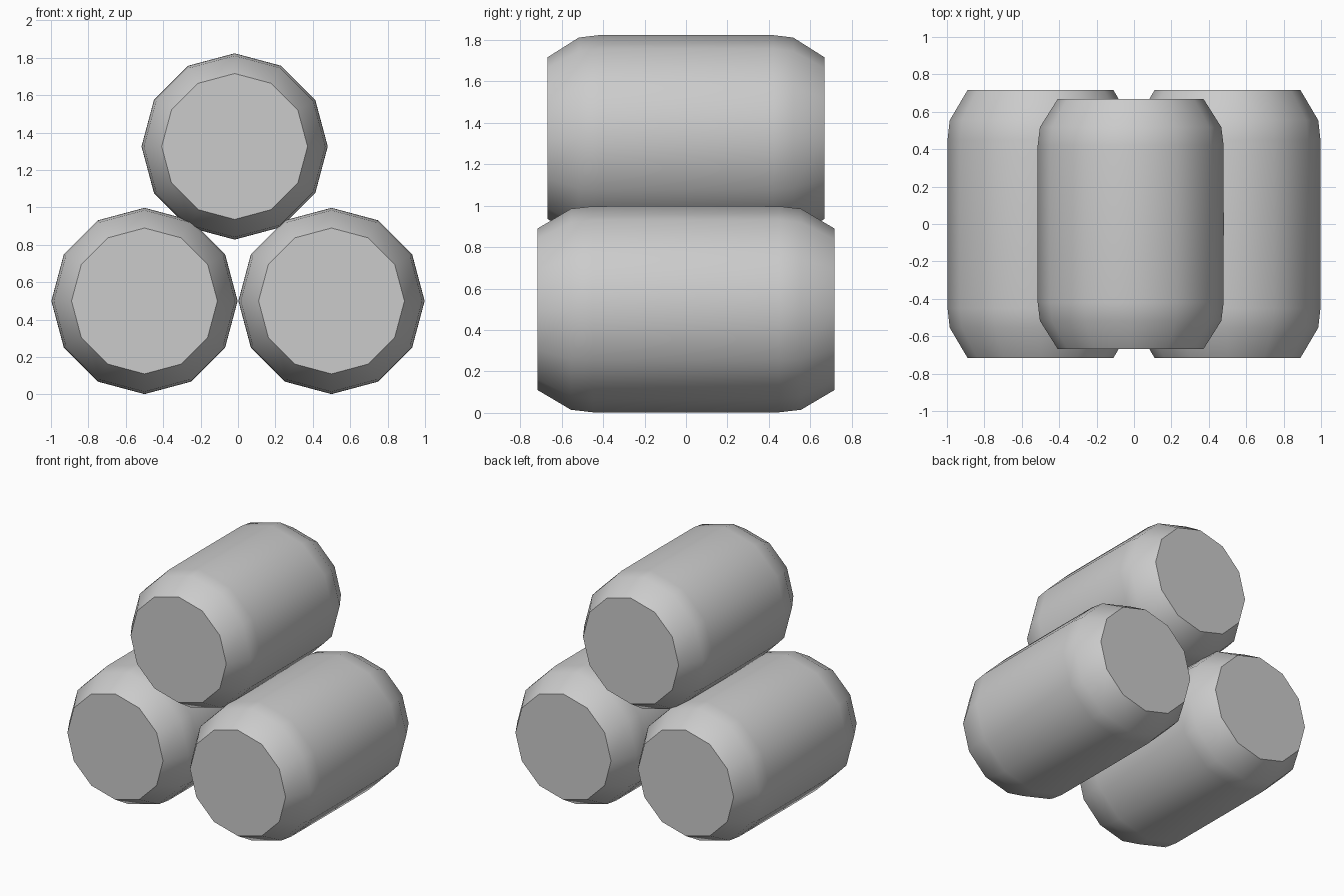
import bpy, bmesh, math
from mathutils import Vector

cube = bpy.data.objects.get("Cube")
if cube:
    bpy.data.objects.remove(cube, do_unlink=True)

SIDES = 12
# half profile of a barrel: (distance along axis, radius), mirrored for the other end
HALF = [(0.716, 0.39), (0.555, 0.485), (0.45, 0.497)]
PROFILE = [(-y, r) for y, r in HALF] + [(0.0, 0.498)] + HALF[::-1]

grey = bpy.data.materials.new("plain grey")
grey.use_nodes = True
colour = (0.6, 0.6, 0.6, 1)
grey.diffuse_color = colour
grey.node_tree.nodes["Principled BSDF"].inputs["Base Color"].default_value = colour


def barrel(name, x, z, stretch=1.0):
    """Twelve-sided barrel lying along y with tapered ends and flat caps."""
    bm = bmesh.new()
    rings = []
    for y, r in PROFILE:
        angles = [2 * math.pi * i / SIDES for i in range(SIDES)]
        rings.append([bm.verts.new((r * math.cos(a), y * stretch, r * math.sin(a)))
                      for a in angles])
    for a, b in zip(rings, rings[1:]):
        for i in range(SIDES):
            j = (i + 1) % SIDES
            bm.faces.new((a[i], a[j], b[j], b[i]))
    bm.faces.new(rings[0])
    bm.faces.new(rings[-1])
    bmesh.ops.recalc_face_normals(bm, faces=bm.faces)
    mesh = bpy.data.meshes.new(name)
    bm.to_mesh(mesh)
    bm.free()
    mesh.materials.append(grey)
    obj = bpy.data.objects.new(name, mesh)
    obj.location = Vector((x, 0, z))
    bpy.context.collection.objects.link(obj)
    # smooth sides, crisp cap rims
    bpy.ops.object.select_all(action="DESELECT")
    obj.select_set(True)
    bpy.context.view_layer.objects.active = obj
    bpy.ops.object.shade_smooth_by_angle(angle=math.radians(40))


# two barrels on the ground, one resting on top
barrel("left_barrel", 0.5, 0.5)
barrel("right_barrel", -0.5, 0.5)
barrel("top_barrel", -0.018, 1.326, 0.933)
